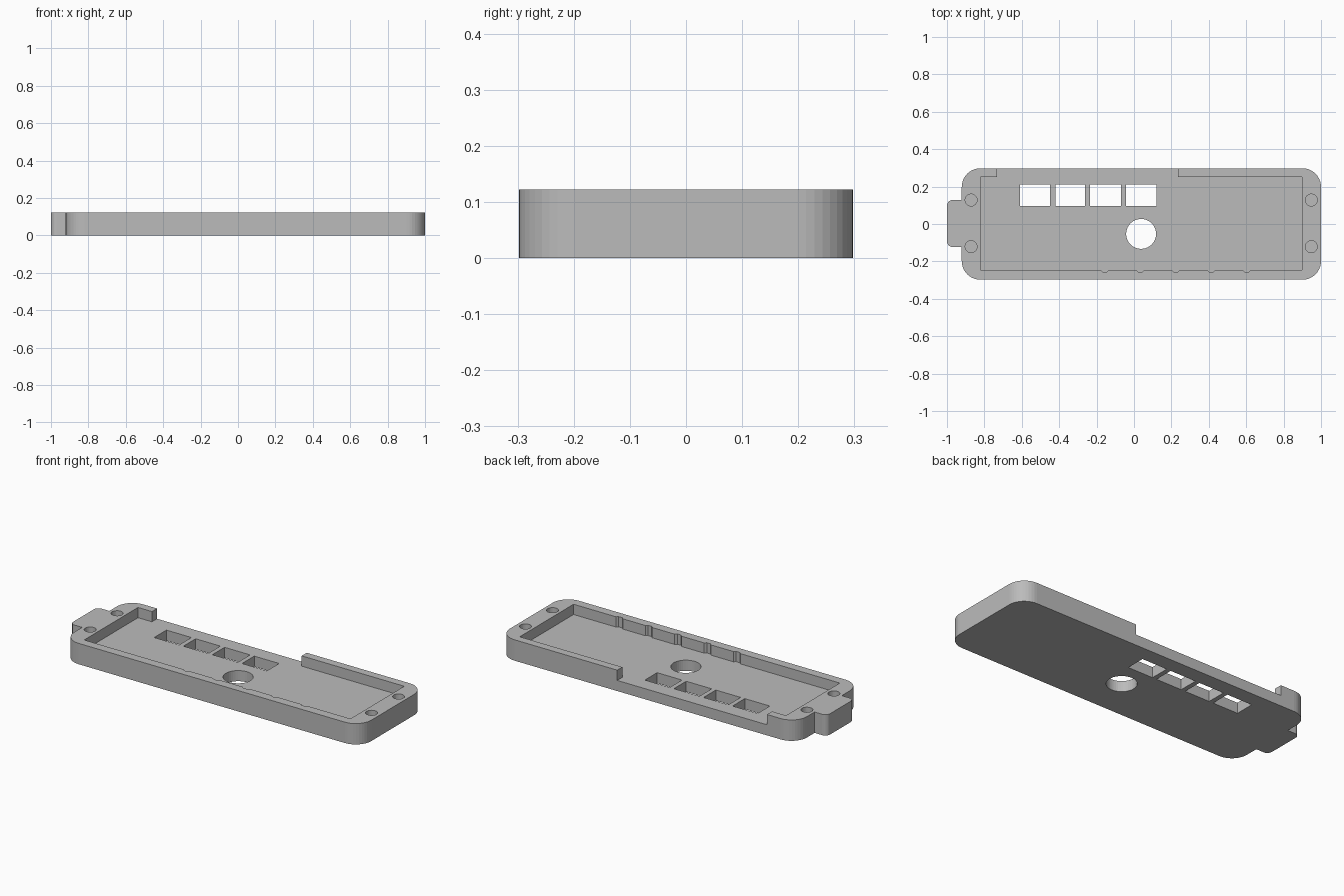
import bpy, bmesh, math

if "Cube" in bpy.data.objects:
    bpy.data.objects.remove(bpy.data.objects["Cube"])

H, FLOOR = 0.122, 0.062      # full height, tray floor height

grey = bpy.data.materials.new("plain grey")
grey.diffuse_color = (0.5, 0.5, 0.5, 1)
grey.use_nodes = True
grey.node_tree.nodes["Principled BSDF"].inputs["Base Color"].default_value = grey.diffuse_color


def prism(name, pts, z0, z1):
    """Extrude a closed outline from z0 to z1."""
    bm = bmesh.new()
    face = bm.faces.new([bm.verts.new((x, y, z0)) for x, y in pts])
    new = bmesh.ops.extrude_face_region(bm, geom=[face])["geom"]
    bmesh.ops.translate(bm, vec=(0, 0, z1 - z0),
                        verts=[v for v in new if isinstance(v, bmesh.types.BMVert)])
    bmesh.ops.recalc_face_normals(bm, faces=bm.faces)
    me = bpy.data.meshes.new(name)
    bm.to_mesh(me)
    bm.free()
    me.materials.append(grey)
    ob = bpy.data.objects.new(name, me)
    bpy.context.collection.objects.link(ob)
    return ob


def rect(x0, x1, y0, y1):
    return [(x0, y0), (x1, y0), (x1, y1), (x0, y1)]


def circle(cx, cy, r, n=32):
    return [(cx + r * math.cos(2 * math.pi * i / n),
             cy + r * math.sin(2 * math.pi * i / n)) for i in range(n)]


def arc(cx, cy, r, a0, a1, n=10):
    return [(cx + r * math.cos(math.radians(a0 + (a1 - a0) * i / n)),
             cy + r * math.sin(math.radians(a0 + (a1 - a0) * i / n)))
            for i in range(n + 1)]


# Rounded case outline with the tab on its left end
L, R, Y, r = -0.921, 1.0, 0.298, 0.1
T0, T1, t = -0.123, 0.128, 0.03
outline = (arc(R - r, -Y + r, r, -90, 0) + arc(R - r, Y - r, r, 0, 90)
           + arc(L + r, Y - r, r, 90, 180)
           + [(L, T1)] + arc(-1 + t, T1 - t, t, 90, 180, 6)
           + arc(-1 + t, T0 + t, t, 180, 270, 6) + [(L, T0)]
           + arc(L + r, -Y + r, r, 180, 270))
case = prism("case_shell", outline, 0, H)

cutters = []

# Tray recess: open notch in the back wall, shallow grooves in the front wall
tray = [(-0.822, -0.246)]
for i in range(5):
    gx = -0.157 + 0.19 * i
    tray += [(gx - 0.022, -0.246), (gx - 0.012, -0.256),
             (gx + 0.012, -0.256), (gx + 0.022, -0.246)]
tray += [(0.899, -0.246), (0.899, 0.251), (0.236, 0.251), (0.236, 0.4),
         (-0.732, 0.4), (-0.732, 0.251), (-0.822, 0.251)]
cutters.append(prism("tray_cutter", tray, FLOOR, H + 0.1))

# Row of four windows through the floor
for x0, x1 in ((-0.61, -0.448), (-0.421, -0.261), (-0.234, -0.069), (-0.042, 0.119)):
    cutters.append(prism("window_cutter", rect(x0, x1, 0.097, 0.21), -0.1, H + 0.1))

# Round opening through the floor
cutters.append(prism("round_cutter", circle(0.038, -0.053, 0.08, 40), -0.1, H + 0.1))

# Blind screw holes in both ends
for x in (-0.871, 0.948):
    for y in (-0.121, 0.128):
        cutters.append(prism("screw_cutter", circle(x, y, 0.032, 24), 0.03, H + 0.1))

for c in cutters:
    mod = case.modifiers.new(c.name, 'BOOLEAN')
    mod.operation, mod.solver, mod.object = 'DIFFERENCE', 'EXACT', c

# Bake the cuts and drop the cutters
dg = bpy.context.evaluated_depsgraph_get()
baked = bpy.data.meshes.new_from_object(case.evaluated_get(dg))
case.modifiers.clear()
case.data = baked
for c in cutters:
    bpy.data.objects.remove(c)
